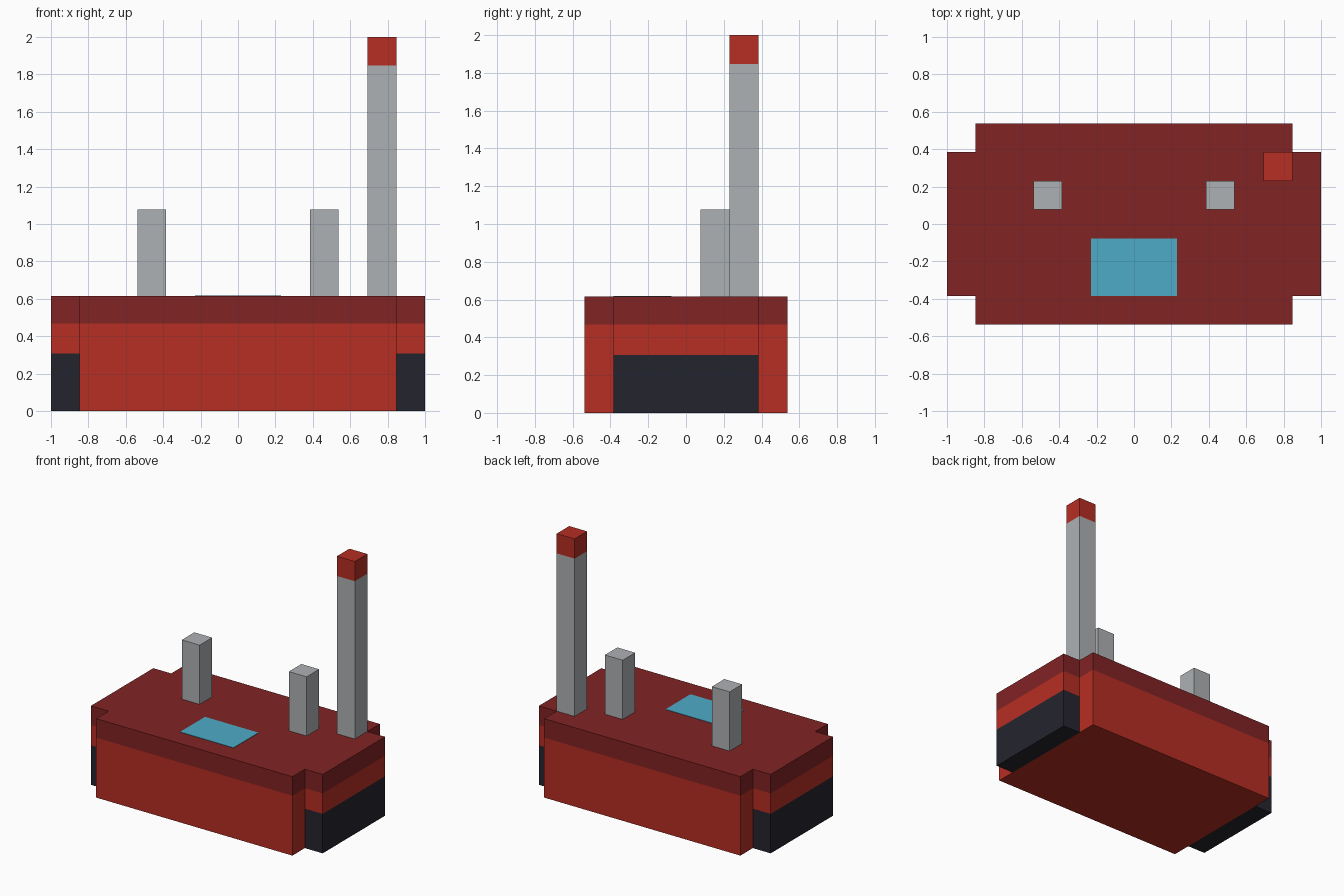
import bpy, bmesh

cube = bpy.data.objects.get("Cube")
if cube:
    bpy.data.objects.remove(cube, do_unlink=True)

U = 2 / 13              # one block
STRIPE_Z = 0.467        # bottom of the dark top band
PANEL_Z = 2 * U         # top of the black end panels


def material(name, rgb):
    lin = [((c / 255 + 0.055) / 1.055) ** 2.4 for c in rgb] + [1.0]
    m = bpy.data.materials.new(name)
    m.use_nodes = True
    m.diffuse_color = lin
    bsdf = next(n for n in m.node_tree.nodes if n.type == 'BSDF_PRINCIPLED')
    bsdf.inputs["Base Color"].default_value = lin
    return m


red = material("red", (182, 46, 35))
dark_red = material("dark red", (130, 35, 36))
black = material("black", (36, 36, 46))
grey = material("grey", (174, 177, 180))
blue = material("blue", (77, 171, 199))


def finish(name, bm, mats):
    bmesh.ops.recalc_face_normals(bm, faces=bm.faces)
    me = bpy.data.meshes.new(name)
    bm.to_mesh(me)
    bm.free()
    for m in mats:
        me.materials.append(m)
    ob = bpy.data.objects.new(name, me)
    bpy.context.collection.objects.link(ob)
    return ob


def box(name, lo, hi, mats, split_z=None):
    """Box between two corners; faces above split_z take the second material."""
    bm = bmesh.new()
    bmesh.ops.create_cube(bm, size=1)
    for v in bm.verts:
        v.co = [hi[i] if v.co[i] > 0 else lo[i] for i in range(3)]
    if split_z is not None:
        cut(bm, (0, 0, split_z), (0, 0, 1))
        for f in bm.faces:
            f.material_index = int(f.calc_center_median().z > split_z)
    return finish(name, bm, mats)


def cut(bm, co, no):
    bmesh.ops.bisect_plane(bm, geom=bm.verts[:] + bm.edges[:] + bm.faces[:],
                           plane_co=co, plane_no=no)


# Body: notched rectangle extruded up, then cut along the paint boundaries
X, Y, H = 6.5 * U, 3.5 * U, 4 * U
xi, yi = X - U, Y - U
quarter = [(X, yi), (xi, yi), (xi, Y)]
outline = (quarter + [(-x, y) for x, y in reversed(quarter)]
           + [(-x, -y) for x, y in quarter]
           + [(x, -y) for x, y in reversed(quarter)])
bm = bmesh.new()
base = bm.faces.new([bm.verts.new((x, y, 0)) for x, y in outline])
ext = bmesh.ops.extrude_face_region(bm, geom=[base], use_keep_orig=True)
for v in (g for g in ext["geom"] if isinstance(g, bmesh.types.BMVert)):
    v.co.z = H
for z in (PANEL_Z, STRIPE_Z):
    cut(bm, (0, 0, z), (0, 0, 1))
for x in (-xi, xi):
    cut(bm, (x, 0, 0), (1, 0, 0))
for f in bm.faces:
    c = f.calc_center_median()
    if c.z > STRIPE_Z:
        f.material_index = 1
    elif c.z < PANEL_Z and abs(c.x) > xi + 0.01:
        f.material_index = 2
finish("body", bm, [red, dark_red, black])

# Short posts on both sides
for side, s in (("left", 1), ("right", -1)):
    xs = sorted((s * 2.5 * U, s * 3.5 * U))
    box(side + "_post", (xs[0], 0.5 * U, H), (xs[1], 1.5 * U, 7 * U), [grey])

# Tall mast with a red tip
box("mast", (4.5 * U, 1.5 * U, H), (5.5 * U, 2.5 * U, 13 * U), [grey, red], 12 * U)

# Blue panel on the top
box("top_panel", (-1.5 * U, -2.5 * U, H), (1.5 * U, -0.5 * U, H + 0.003), [blue])
